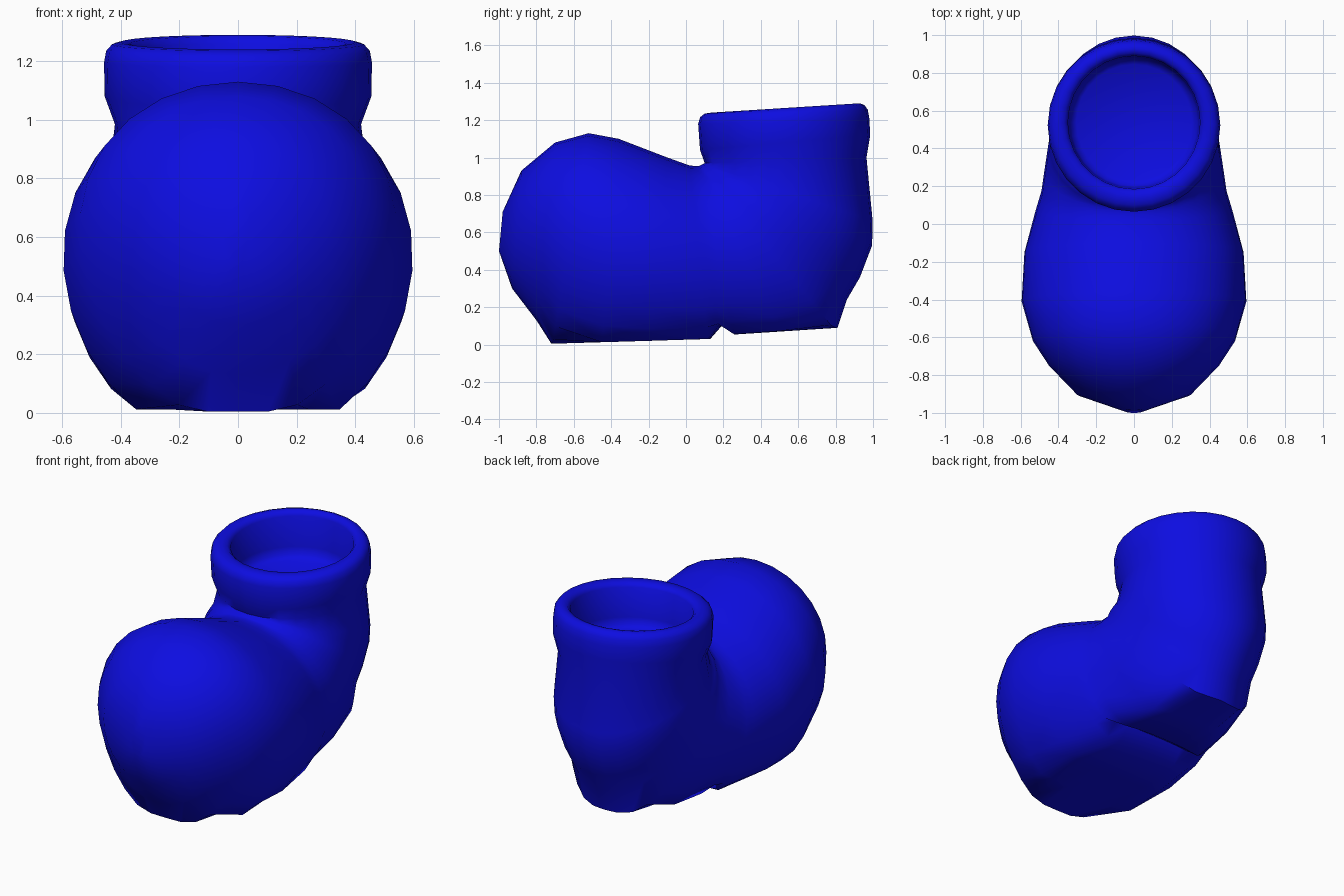
import bpy
import bmesh
import math
from mathutils import Vector

cube = bpy.data.objects.get("Cube")
if cube:
    bpy.data.objects.remove(cube, do_unlink=True)


def make_material(name, color):
    mat = bpy.data.materials.new(name)
    mat.use_nodes = True
    mat.diffuse_color = color
    mat.node_tree.nodes["Principled BSDF"].inputs["Base Color"].default_value = color
    return mat


SIDES = 28  # points around each cross-section


def sole_height(y):
    """Height of the sole: front pad, a narrow notch, then the heel pad."""
    if y < 0.15:
        return 0.03 + 0.03 * (y - 0.13)
    if y < 0.25:
        return 0.11
    return 0.055 + 0.065 * (y - 0.28)


def add_ring(bm, upper, lower, half_width, egg=0):
    """Egg section spanning two side-profile points, flattened at the sole."""
    upper, lower = Vector((0, *upper)), Vector((0, *lower))
    centre, axis = (upper + lower) / 2, (upper - lower) / 2
    floor = sole_height(lower.y)
    ring = []
    for i in range(SIDES):
        angle = math.tau * i / SIDES
        p = centre + axis * math.cos(angle)
        p.x = half_width * math.sin(angle) * (1 + egg * math.cos(angle))
        p.z = max(p.z, floor)
        ring.append(bm.verts.new(p))
    return ring


def loft(name, sections, material):
    bm = bmesh.new()
    rings = [add_ring(bm, *section) for section in sections]
    for a, b in zip(rings, rings[1:]):
        for i in range(SIDES):
            j = (i + 1) % SIDES
            bm.faces.new((a[i], a[j], b[j], b[i]))
    bm.faces.new(rings[0])
    bm.faces.new(rings[-1])
    bmesh.ops.recalc_face_normals(bm, faces=bm.faces)
    mesh = bpy.data.meshes.new(name)
    bm.to_mesh(mesh)
    bm.free()
    mesh.materials.append(material)
    obj = bpy.data.objects.new(name, mesh)
    bpy.context.collection.objects.link(obj)
    bpy.ops.object.select_all(action="DESELECT")
    obj.select_set(True)
    bpy.context.view_layer.objects.active = obj
    bpy.ops.object.shade_smooth_by_angle(angle=math.radians(50))
    return obj


# Sections: upper (y, z), lower (y, z), half width, egg taper
toe = [
    ((-0.98, 0.71), (-1.0, 0.5), 0.05),
    ((-0.88, 0.93), (-0.93, 0.3), 0.3, 0.05),
    ((-0.7, 1.08), (-0.8, 0.13), 0.45, 0.1),
    ((-0.52, 1.13), (-0.72, -0.03), 0.535, 0.14),
    ((-0.36, 1.1), (-0.46, -0.13), 0.595, 0.08),
    ((-0.1, 1.0), (-0.2, -0.13), 0.58, 0.07),
    ((0.02, 0.957), (0.13, -0.11), 0.52, 0.07),
    ((0.05, 0.955), (0.2, -0.1), 0.505, 0.07),
]

# The heel sections fan out around the ankle crease
heel_fan = [
    ((0.28, -0.07), 0.49, 0.08),
    ((0.55, -0.04), 0.47, 0.12),
    ((0.81, 0.06), 0.45, 0.16),
    ((0.86, 0.24), 0.445, 0.14),
    ((0.93, 0.36), 0.445, 0.1),
    ((0.995, 0.53), 0.44, 0.04),
    ((0.998, 0.66), 0.44, 0.02),
]
heel = [((0.07 + 0.004 * i, 0.955 + 0.002 * i), *rest)
        for i, rest in enumerate(heel_fan)]

# Neck, thick rolled collar and the deep opening
collar = [
    ((0.1, 0.97), (0.965, 1.0), 0.42),
    ((0.075, 1.04), (0.985, 1.12), 0.455),
    ((0.065, 1.18), (0.98, 1.21), 0.457),
    ((0.075, 1.215), (0.972, 1.255), 0.45),
    ((0.1, 1.235), (0.955, 1.28), 0.43),
    ((0.135, 1.24), (0.93, 1.29), 0.4),
    ((0.165, 1.235), (0.905, 1.285), 0.37),
    ((0.185, 1.215), (0.89, 1.26), 0.35),
    ((0.19, 1.03), (0.885, 1.07), 0.345),
    ((0.2, 0.99), (0.875, 1.025), 0.335),
    ((0.23, 0.97), (0.845, 1.0), 0.305),
]

blue = make_material("deep_blue", (0.004, 0.004, 0.75, 1))
loft("boot", toe + heel + collar, blue)
